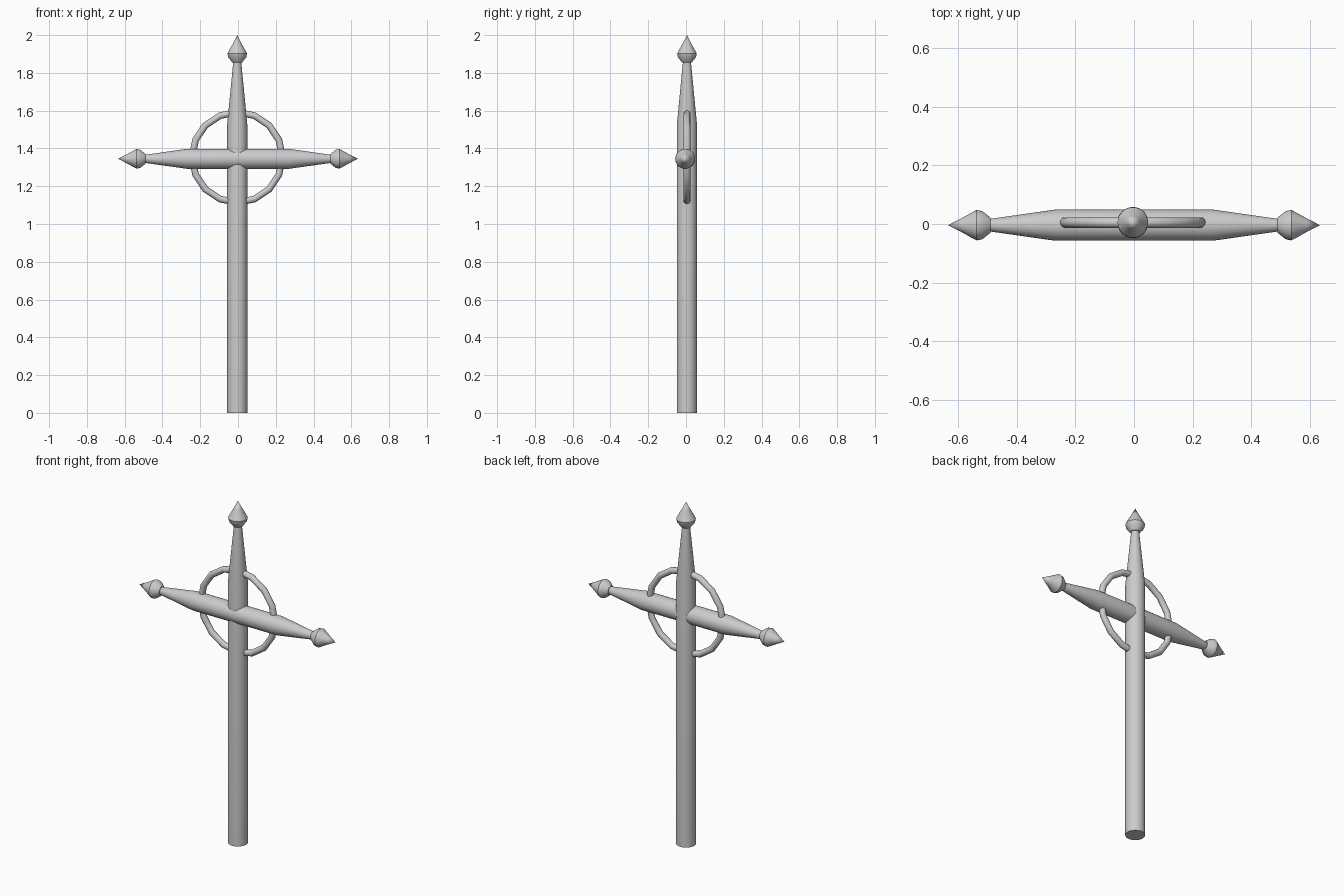
import bpy, bmesh
from math import cos, sin, pi, radians
from mathutils import Matrix

if "Cube" in bpy.data.objects:
    bpy.data.objects.remove(bpy.data.objects["Cube"])

SIDES = 32


def finish(name, bm, matrix):
    bmesh.ops.recalc_face_normals(bm, faces=bm.faces)
    bm.transform(matrix)
    mesh = bpy.data.meshes.new(name)
    bm.to_mesh(mesh)
    bm.free()
    obj = bpy.data.objects.new(name, mesh)
    bpy.context.collection.objects.link(obj)
    bpy.ops.object.select_all(action='DESELECT')
    obj.select_set(True)
    bpy.context.view_layer.objects.active = obj
    bpy.ops.object.shade_smooth_by_angle(angle=radians(35))
    return obj


def lathe(name, profile, matrix):
    """Turn (radius, height) points around z, capping open ends."""
    bm = bmesh.new()
    rings = []
    for r, z in profile:
        n = SIDES if r > 0 else 1
        rings.append([bm.verts.new((r * cos(2 * pi * i / n), r * sin(2 * pi * i / n), z))
                      for i in range(n)])
    for a, b in zip(rings, rings[1:]):
        for i in range(SIDES):
            j = (i + 1) % SIDES
            if len(b) == 1:
                bm.faces.new((a[i], a[j], b[0]))
            else:
                bm.faces.new((a[i], a[j], b[j], b[i]))
    for end in (rings[0], rings[-1]):
        if len(end) > 1:
            bm.faces.new(end)
    return finish(name, bm, matrix)


FINIAL = [(0.026, 0), (0.048, 0.028), (0.052, 0.047), (0.042, 0.066), (0.023, 0.1), (0, 0.145)]

# upright post with tapered top and pointed finial
post_at = Matrix.Translation((-0.004, 0.005, 0))
lathe("post", [(0.053, 0), (0.053, 1.53), (0.021, 1.86)], post_at)
lathe("post_finial", FINIAL, post_at @ Matrix.Translation((0, 0, 1.855)))

# crossbar, tapered towards both ends, each with a finial
bar_at = Matrix.Translation((0, -0.004, 1.345))
lathe("crossbar", [(0.021, -0.495), (0.053, -0.27), (0.053, 0.27), (0.021, 0.495)],
      bar_at @ Matrix.Rotation(pi / 2, 4, 'Y'))
for side, label in ((1, "right"), (-1, "left")):
    lathe(label + "_finial", FINIAL,
          bar_at @ Matrix.Rotation(side * pi / 2, 4, 'Y') @ Matrix.Translation((0, 0, 0.49)))

# faceted ring around the crossing
MAJOR, MINOR = 16, 12
bm = bmesh.new()
grid = []
for i in range(MAJOR):
    a = 2 * pi * i / MAJOR
    loop = []
    for k in range(MINOR):
        t = 2 * pi * k / MINOR
        r = 0.239 + 0.018 * cos(t)
        loop.append(bm.verts.new((r * cos(a), 0.018 * sin(t), r * sin(a))))
    grid.append(loop)
for i in range(MAJOR):
    p, q = grid[i], grid[(i + 1) % MAJOR]
    for k in range(MINOR):
        m = (k + 1) % MINOR
        bm.faces.new((p[k], p[m], q[m], q[k]))
finish("ring", bm, Matrix.Translation((-0.004, 0.005, 1.353)))
